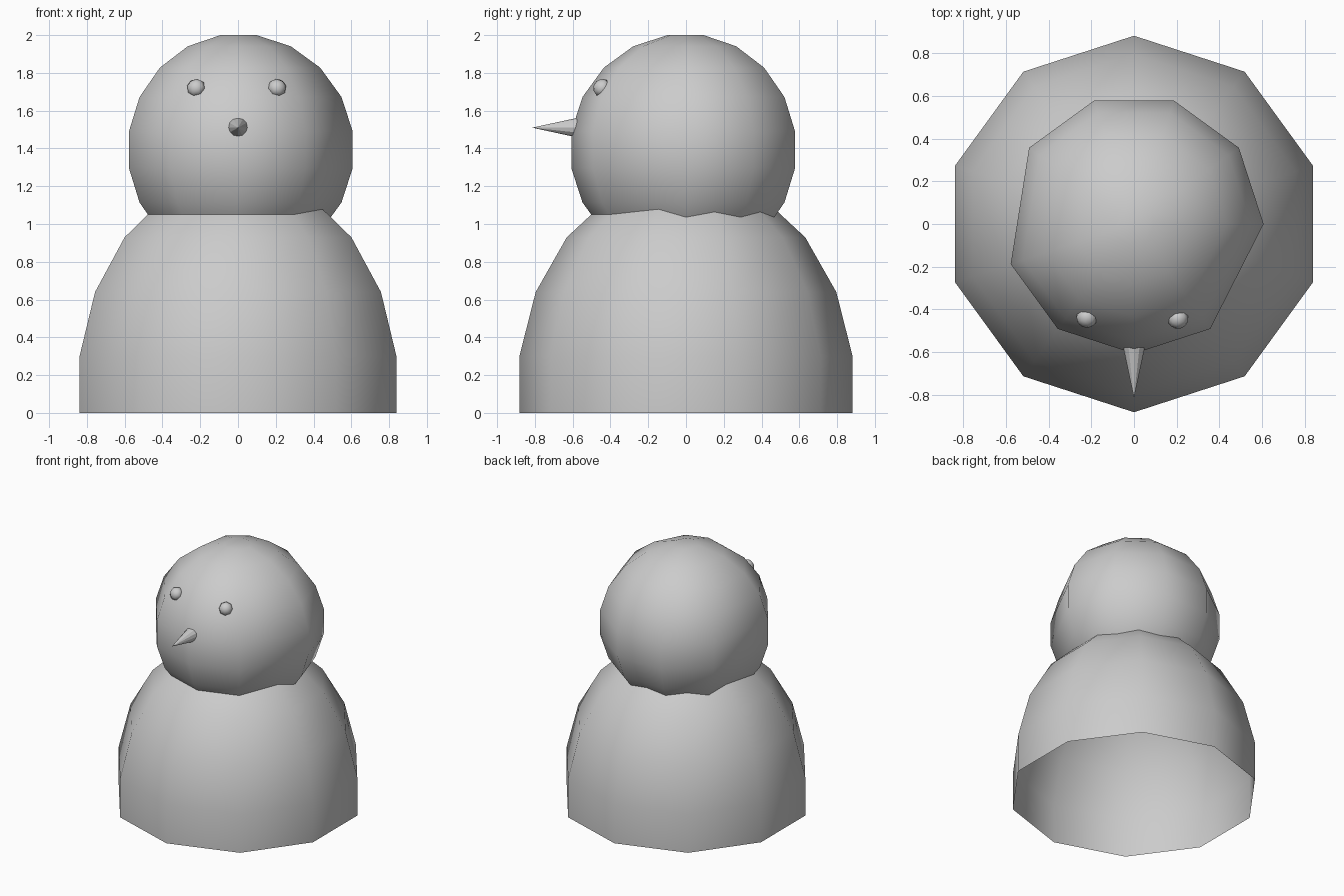
import bpy, bmesh
from math import sin, cos, radians, pi
from mathutils import Vector

if "Cube" in bpy.data.objects:
    bpy.data.objects.remove(bpy.data.objects["Cube"])


def finish(bm, name, smooth=True):
    bmesh.ops.recalc_face_normals(bm, faces=bm.faces)
    mesh = bpy.data.meshes.new(name)
    bm.to_mesh(mesh)
    bm.free()
    for p in mesh.polygons:
        p.use_smooth = smooth
    ob = bpy.data.objects.new(name, mesh)
    bpy.context.collection.objects.link(ob)
    return ob


def rings(name, profile, angles, cap_bottom):
    """Stack rings of (radius, z) at the given angles, capping the top."""
    bm = bmesh.new()
    loops = [[bm.verts.new((r * cos(radians(a)), r * sin(radians(a)), z)) for a in angles]
             for r, z in profile]
    n = len(angles)
    for lo, hi in zip(loops, loops[1:]):
        for i in range(n):
            j = (i + 1) % n
            bm.faces.new((lo[i], lo[j], hi[j], hi[i]))
    bm.faces.new(loops[-1])
    if cap_bottom:
        bm.faces.new(loops[0][::-1])
    return finish(bm, name)


def ellipsoid(radius, height, z, lats):
    return [(radius * cos(radians(t)), z + height * sin(radians(t))) for t in lats]


# Body: ten-sided stretched dome, open and cut straight at the ground
dome = ellipsoid(0.893, 1.143, 0.121, range(9, 82, 18))
rings("body", [(dome[0][0], 0)] + dome, range(18, 378, 36), False)

# Head: coarse ball with nine unevenly spaced meridians
head_angles = [18 * k for k in (0, 2, 4, 6, 8, 11, 13, 15, 17)]
rings("head", ellipsoid(0.615, 0.615, 1.393, range(-81, 82, 18)), head_angles, True)

# Eyes: small beads pressed into the face
for side, pos in (("left", (-0.222, -0.44, 1.72)), ("right", (0.207, -0.445, 1.72))):
    bm = bmesh.new()
    bmesh.ops.create_uvsphere(bm, u_segments=8, v_segments=6, radius=0.05)
    aim = (Vector(pos) - Vector((0, 0, 1.393))).to_track_quat('Z', 'Y')
    eye = finish(bm, side + "_eye")
    eye.location = pos
    eye.rotation_euler = aim.to_euler()
    eye.scale = (1, 1, 0.9)

# Nose: slim cone pointing forward
bm = bmesh.new()
bmesh.ops.create_cone(bm, cap_ends=True, segments=12, radius1=0.054, radius2=0, depth=0.25)
nose = finish(bm, "nose", smooth=False)
nose.rotation_euler = (pi / 2, 0, 0)
nose.location = (0, -0.69, 1.51)
